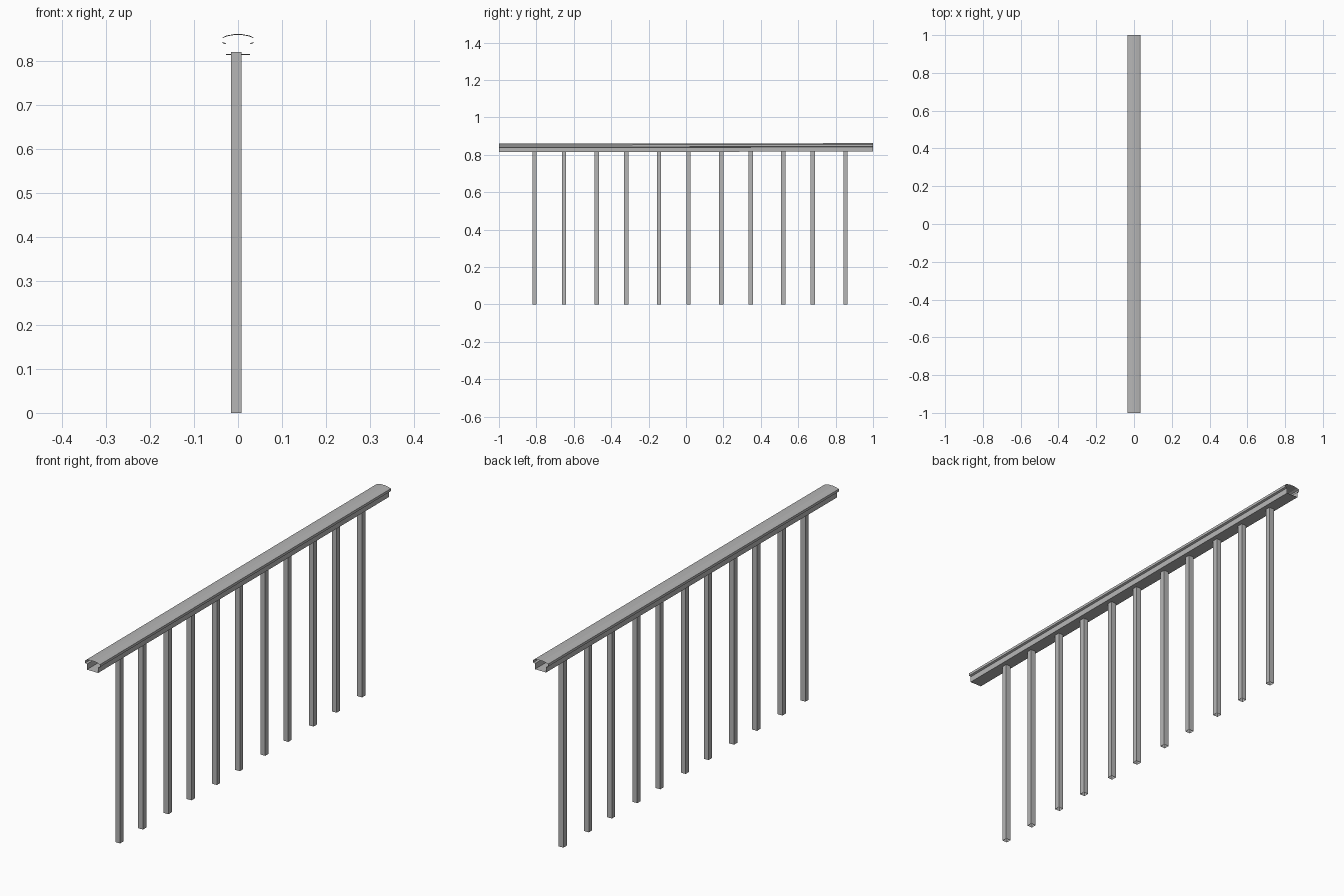
import bpy
import bmesh

if "Cube" in bpy.data.objects:
    bpy.data.objects.remove(bpy.data.objects["Cube"], do_unlink=True)

grey = bpy.data.materials.new("painted_grey")
grey.use_nodes = True
colour = (0.47, 0.47, 0.47, 1)
grey.diffuse_color = colour
grey.node_tree.nodes["Principled BSDF"].inputs["Base Color"].default_value = colour


def extrude_tube(name, profile, place, recalc=True):
    """Open-ended tube: place(point, end) gives the 3D position at end 0 or 1."""
    bm = bmesh.new()
    rings = [[bm.verts.new(place(p, end)) for p in profile] for end in (0, 1)]
    count = len(profile)
    for i in range(count):
        j = (i + 1) % count
        bm.faces.new((rings[0][i], rings[0][j], rings[1][j], rings[1][i]))
    bmesh.ops.recalc_face_normals(bm, faces=bm.faces)
    mesh = bpy.data.meshes.new(name)
    bm.to_mesh(mesh)
    bm.free()
    mesh.materials.append(grey)
    obj = bpy.data.objects.new(name, mesh)
    bpy.context.collection.objects.link(obj)
    return obj


# Handrail: hollow cap with lips above a narrower channel
half = [(0.010, 0.861), (0.026, 0.858), (0.035, 0.854), (0.035, 0.843),
        (0.027, 0.840), (0.027, 0.816)]
rail_profile = half + [(-x, z) for x, z in reversed(half)]
SLOPE = 0.001
extrude_tube("handrail", rail_profile,
             lambda p, end: (p[0], end * 2 - 1, p[1] + SLOPE * (end * 2 - 1)))

# Balusters: square open tubes in pairs, reaching into the channel
W = 0.0115
square = [(-W, -W), (W, -W), (W, W), (-W, W)]
TOP = 0.822
for i in range(11):
    y = -0.81 + (i // 2) * 0.3326 + (i % 2) * 0.158
    extrude_tube(f"baluster_{i + 1}", square,
                 lambda p, end: (p[0] - 0.004, p[1] + y, end * TOP))
